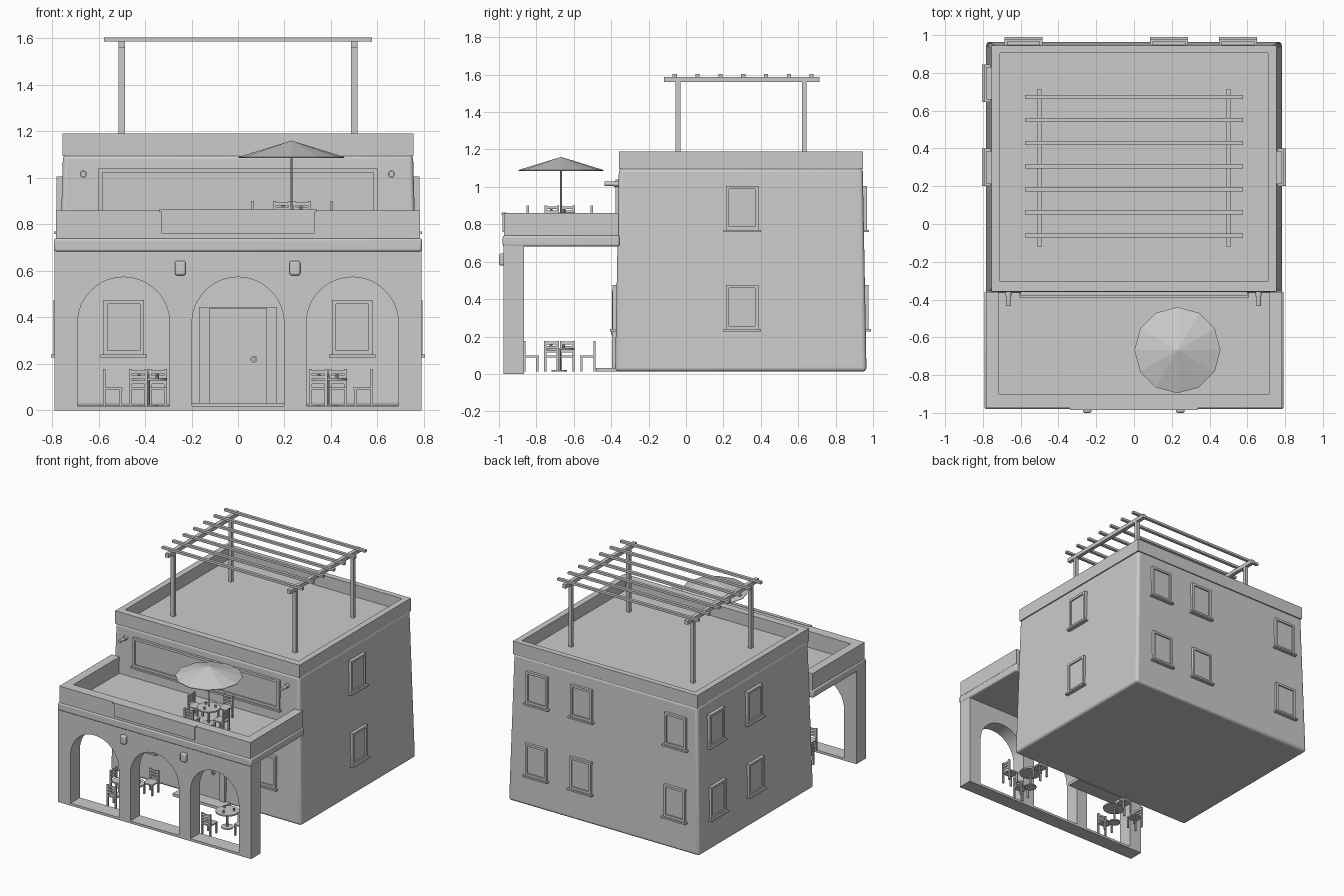
import bpy, bmesh
from math import pi, cos, sin
from mathutils import Matrix, Vector

if "Cube" in bpy.data.objects:
    bpy.data.objects.remove(bpy.data.objects["Cube"])


def add_obj(name, mesh, mat=None):
    ob = bpy.data.objects.new(name, mesh)
    bpy.context.collection.objects.link(ob)
    if mat:
        ob.matrix_world = mat
    return ob


def to_mesh(name, bm):
    me = bpy.data.meshes.new(name)
    bm.to_mesh(me)
    bm.free()
    return me


def add_box(bm, x0, x1, y0, y1, z0, z1):
    m = Matrix.Translation(((x0 + x1) / 2, (y0 + y1) / 2, (z0 + z1) / 2))
    m = m @ Matrix.Diagonal((x1 - x0, y1 - y0, z1 - z0, 1))
    return bmesh.ops.create_cube(bm, size=1, matrix=m)['verts']


def add_cyl(bm, r, p, q, seg=16, r2=None, caps=True):
    p, q = Vector(p), Vector(q)
    d = q - p
    m = Matrix.Translation((p + q) / 2) @ Vector((0, 0, 1)).rotation_difference(d).to_matrix().to_4x4()
    bmesh.ops.create_cone(bm, cap_ends=caps, segments=seg, radius1=r,
                          radius2=r if r2 is None else r2, depth=d.length, matrix=m)


def boxes_mesh(name, items):
    bm = bmesh.new()
    for b in items:
        add_box(bm, *b)
    return to_mesh(name, bm)


def smooth(ob):
    bpy.ops.object.select_all(action='DESELECT')
    bpy.context.view_layer.objects.active = ob
    ob.select_set(True)
    bpy.ops.object.shade_smooth_by_angle()


def bevel(ob, w, seg=2):
    b = ob.modifiers.new('bevel', 'BEVEL')
    b.width, b.segments = w, seg
    smooth(ob)
    return ob


def ring(x, z0, z1, t, y0, y1):
    """Upright rectangular frame as four bars."""
    return [(-x, x, y0, y1, z0, z0 + t), (-x, x, y0, y1, z1 - t, z1),
            (-x, -x + t, y0, y1, z0 + t, z1 - t), (x - t, x, y0, y1, z0 + t, z1 - t)]


# Main house block, walls leaning slightly inwards
YC, HX, HY, TOP = 0.293, 0.783, 0.672, 1.1
bm = bmesh.new()
for v in add_box(bm, -HX, HX, YC - HY, YC + HY, 0.013, TOP):
    if v.co.z > 1:
        v.co.x *= 0.753 / HX
        v.co.y = YC + (v.co.y - YC) * 0.652 / HY
bevel(add_obj('house_body', to_mesh('house_body', bm)), 0.02, 4)


def lean(z):
    return 0.027 * z / TOP


# Roof parapet
add_obj('roof_parapet', boxes_mesh('roof_parapet', [
    (-0.755, 0.755, -0.358, -0.305, 1.095, 1.19), (-0.755, 0.755, 0.905, 0.946, 1.095, 1.19),
    (-0.755, -0.71, -0.305, 0.905, 1.095, 1.19), (0.71, 0.755, -0.305, 0.905, 1.095, 1.19)]))

# Arcade wall: flat outline with three arched holes, extruded
cu = bpy.data.curves.new('arcade_wall', 'CURVE')
cu.dimensions, cu.fill_mode, cu.extrude = '2D', 'BOTH', 0.055
outlines = [[(-0.79, 0), (0.79, 0), (0.79, 0.69), (-0.79, 0.69)]]
for cx in (-0.492, 0, 0.492):
    arc = [(cx + 0.198 * cos(a * pi / 24), 0.375 + 0.198 * sin(a * pi / 24)) for a in range(25)]
    outlines.append([(cx + 0.198, 0.018)] + arc + [(cx - 0.198, 0.018)])
for pts in outlines:
    s = cu.splines.new('POLY')
    s.points.add(len(pts) - 1)
    for p, (x, z) in zip(s.points, pts):
        p.co = (x, z, 0, 1)
    s.use_cyclic_u = True
wall = add_obj('arcade_wall', cu, Matrix.Translation((0, -0.92, 0)) @ Matrix.Rotation(pi / 2, 4, 'X'))
bpy.ops.object.select_all(action='DESELECT')
bpy.context.view_layer.objects.active = wall
wall.select_set(True)
bpy.ops.object.convert(target='MESH')
smooth(wall)

# Terrace slab and its three-sided parapet
bevel(add_obj('terrace_slab', boxes_mesh('terrace_slab', [(-0.792, 0.792, -0.98, -0.355, 0.682, 0.74)])), 0.01)
add_obj('terrace_parapet', boxes_mesh('terrace_parapet', [
    (-0.783, 0.783, -0.973, -0.9, 0.735, 0.86), (-0.783, -0.718, -0.9, -0.36, 0.735, 0.86),
    (0.718, 0.783, -0.9, -0.36, 0.735, 0.86)]))

# Blank sign board and wall lamps
add_obj('sign_board', boxes_mesh('sign_board', [
    (-0.33, 0.33, -0.982, -0.96, 0.76, 0.853), (-0.34, 0.34, -0.986, -0.96, 0.853, 0.863)]))
for x in (-0.248, 0.245):
    bevel(add_obj('wall_lamp', boxes_mesh('wall_lamp', [(x - .023, x + .023, -1.0, -.965, .58, .643)])), 0.01, 3)

# Windows: one shared mesh, facing -y
win = boxes_mesh('window', ring(0.087, 0, 0.235, 0.017, -0.018, 0.03)
                 + [(-0.07, 0.07, -0.008, 0.03, 0.017, 0.218), (-0.1, 0.1, -0.03, 0.03, -0.012, 0)])


def window(x, y, z, ang):
    add_obj('window', win, Matrix.Translation((x, y, z)) @ Matrix.Rotation(ang, 4, 'Z'))


for x in (-0.492, 0.492):
    window(x, YC - HY + 0.003, 0.24, 0)
for z in (0.24, 0.77):
    d = lean(z + 0.1)
    for x in (-0.585, 0.185, 0.55):
        window(x, YC + HY - d * 0.75, z, pi)
    for y in (0.3, 0.745):
        window(-HX + d, y, z, -pi / 2)
    window(HX - d, 0.3, z, pi / 2)

# Long terrace window
add_obj('terrace_window', boxes_mesh('terrace_window', ring(0.6, 0.825, 1.04, 0.018, -0.378, -0.34)
        + [(-0.583, 0.583, -0.368, -0.34, 0.84, 1.025), (-0.61, 0.61, -0.388, -0.34, 0.812, 0.825)]))

# Door, frame, step and handle
add_obj('door_frame', boxes_mesh('door_frame', [
    (-0.168, -0.122, -0.395, -0.36, 0.015, 0.445), (0.122, 0.168, -0.395, -0.36, 0.015, 0.445),
    (-0.122, 0.122, -0.395, -0.36, 0.437, 0.445)]))
add_obj('door_leaf', boxes_mesh('door_leaf', [
    (-0.122, 0.122, -0.384, -0.36, 0.015, 0.437), (-0.11, 0.105, -0.388, -0.38, 0.35, 0.36)]))
add_obj('door_step', boxes_mesh('door_step', [(-0.2, 0.2, -0.48, -0.37, 0.012, 0.032)]))
bm = bmesh.new()
add_cyl(bm, 0.015, (0.068, -0.38, 0.22), (0.068, -0.392, 0.22))
add_cyl(bm, 0.009, (0.068, -0.39, 0.22), (0.068, -0.402, 0.22))
add_obj('door_handle', to_mesh('door_handle', bm))

# Roof drain spouts
for x in (-0.665, 0.66):
    bm = bmesh.new()
    add_cyl(bm, 0.012, (x, -0.34, 1.016), (x, -0.435, 1.016))
    add_cyl(bm, 0.016, (x, -0.34, 1.016), (x, -0.385, 1.016))
    smooth(add_obj('drain_spout', to_mesh('drain_spout', bm)))

# Roof pergola
posts = [(x - .013, x + .013, y - .013, y + .013, 1.09, 1.565) for x in (-.5, .5) for y in (-.043, .632)]
add_obj('pergola_posts', boxes_mesh('pergola_posts', posts))
add_obj('pergola_beams', boxes_mesh('pergola_beams', [
    (x - .014, x + .014, -.118, .713, 1.56, 1.588) for x in (-.5, .5)]))
add_obj('pergola_slats', boxes_mesh('pergola_slats', [
    (-.577, .577, y - .011, y + .011, 1.586, 1.603) for y in [-0.06 + 0.122 * i for i in range(7)]]))

# Chair (facing +y) and pedestal table, shared meshes
t = 0.006
chair = boxes_mesh('chair', [(-.04, .04, -.04, .042, .075, .085)]
                   + [(x - t, x + t, .028, .04, 0, .075) for x in (-.033, .033)]
                   + [(x - t, x + t, -.042, -.03, 0, .163) for x in (-.033, .033)]
                   + [(-.033, .033, -.039, -.032, z, z + .014) for z in (.1, .122, .144)])
bm = bmesh.new()
add_cyl(bm, 0.08, (0, 0, 0.115), (0, 0, 0.125), 20)
add_cyl(bm, 0.008, (0, 0, 0), (0, 0, 0.12), 10)
add_cyl(bm, 0.042, (0, 0, 0), (0, 0, 0.008), 20)
for a in range(3):
    cx, cy = 0.045 * cos(a * 2.1 + 0.5), 0.045 * sin(a * 2.1 + 0.5)
    add_cyl(bm, 0.007, (cx, cy, 0.125), (cx, cy, 0.143), 10)
table = to_mesh('table', bm)


def dining_set(x, y, z, dist, turns):
    base = Matrix.Translation((x, y, z))
    smooth(add_obj('table', table, base))
    for k in turns:
        add_obj('chair', chair, base @ Matrix.Rotation(k * pi / 2, 4, 'Z')
                @ Matrix.Translation((-0.042, -dist, 0)))


dining_set(-0.387, -0.677, 0.014, 0.152, (0, 2, 3))
dining_set(0.387, -0.677, 0.014, 0.152, (0, 1, 2))
dining_set(0.232, -0.675, 0.738, 0.135, (0, 1, 2, 3))

# Terrace parasol
bm = bmesh.new()
add_cyl(bm, 0.228, (0.23, -0.668, 1.09), (0.23, -0.668, 1.16), 12, 0, False)
bmesh.ops.remove_doubles(bm, verts=bm.verts, dist=1e-4)
shade = add_obj('parasol_canopy', to_mesh('parasol_canopy', bm))
shade.modifiers.new('thickness', 'SOLIDIFY').thickness = 0.004
bm = bmesh.new()
add_cyl(bm, 0.005, (0.23, -0.668, 0.738), (0.23, -0.668, 1.155), 10)
add_obj('parasol_pole', to_mesh('parasol_pole', bm))
